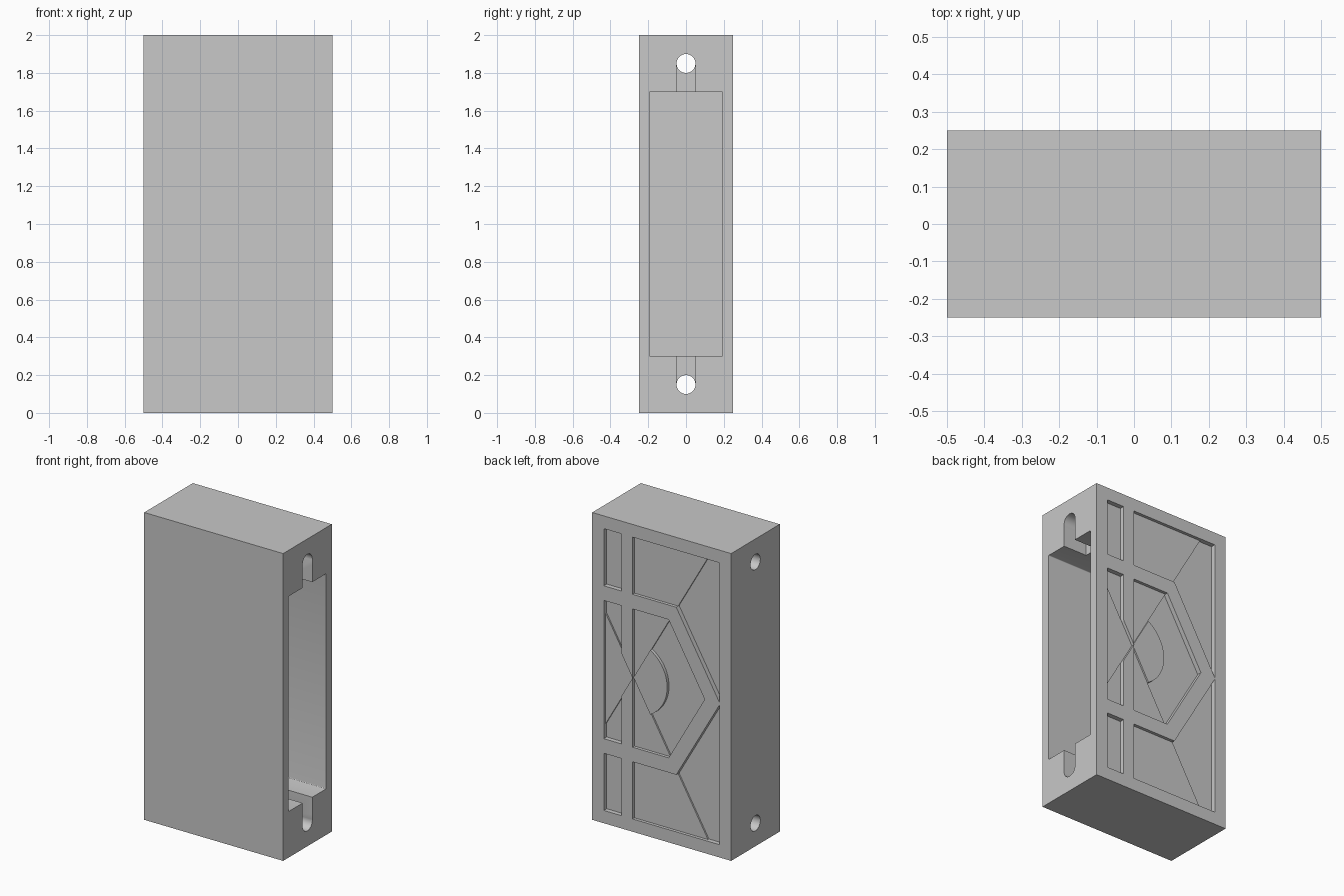
import bpy, bmesh, math
from mathutils import Vector

cube = bpy.data.objects.get("Cube")
if cube:
    bpy.data.objects.remove(cube, do_unlink=True)

gray = bpy.data.materials.new("light gray")
gray.use_nodes = True
COLOR = (0.578, 0.578, 0.578, 1)
gray.diffuse_color = COLOR
gray.node_tree.nodes["Principled BSDF"].inputs["Base Color"].default_value = COLOR


def prism(name, points, axis, start, end):
    """Extrude an outline along x (points are y, z) or y (points are x, z)."""
    def place(p, d):
        return Vector((d, p[0], p[1])) if axis == "x" else Vector((p[0], d, p[1]))
    bm = bmesh.new()
    face = bm.faces.new([bm.verts.new(place(p, start)) for p in points])
    new = bmesh.ops.extrude_face_region(bm, geom=[face])["geom"]
    shift = place((0, 0), end - start)
    bmesh.ops.translate(bm, vec=shift, verts=[v for v in new if isinstance(v, bmesh.types.BMVert)])
    bmesh.ops.recalc_face_normals(bm, faces=bm.faces)
    mesh = bpy.data.meshes.new(name)
    bm.to_mesh(mesh)
    bm.free()
    mesh.materials.append(gray)
    obj = bpy.data.objects.new(name, mesh)
    bpy.context.collection.objects.link(obj)
    return obj


def rect(a0, a1, z0, z1):
    return [(a0, z0), (a1, z0), (a1, z1), (a0, z1)]


def arc(cx, cz, r, a0, a1, n):
    angles = [math.radians(a0 + (a1 - a0) * i / n) for i in range(n + 1)]
    return [(cx + r * math.cos(t), cz + r * math.sin(t)) for t in angles]


def cut(target, cutter):
    cutter.hide_render = True
    mod = target.modifiers.new("cut", "BOOLEAN")
    mod.operation = "DIFFERENCE"
    mod.solver = "EXACT"
    mod.object = cutter
    bpy.context.view_layer.objects.active = target
    bpy.ops.object.modifier_apply(modifier=mod.name)
    bpy.data.objects.remove(cutter, do_unlink=True)


BACK = 0.25
SHALLOW, MEDIUM, DEEP = 0.01, 0.02, 0.03


def on_back(points):
    """Outline measured from the +x edge of the back face."""
    return [(0.5 - u, z) for u, z in points]


def flip(points):
    return [(u, 2 - z) for u, z in points]


def recess(points, depth):
    cut(body, prism("recess_cutter", on_back(points), "y", BACK - depth, BACK + 0.1))


# Main block
body = prism("body", rect(-0.5, 0.5, 0, 2), "y", -BACK, BACK)

# Side pocket with slightly rounded corners
corner, half = 0.005, 0.193
outline = []
for sy, sz, a in ((1, 1, 0), (-1, 1, 90), (-1, -1, 180), (1, -1, 270)):
    outline += arc(sy * (half - corner), 1 + sz * (0.7 - corner), corner, a, a + 90, 4)
cut(body, prism("pocket_cutter", outline, "x", -0.4, 0.6))

# Through holes and the slots that join them to the pocket
for z, inner in ((0.15, 0.35), (1.85, 1.65)):
    cut(body, prism("hole_cutter", arc(0, z, 0.05, 0, 360, 48)[:-1], "x", -0.6, 0.6))
    cut(body, prism("slot_cutter", rect(-0.0495, 0.0495, min(z, inner), max(z, inner)),
                    "x", 0.33, 0.6))

# Relief on the back: frame and bar positions
EDGE, FAR, BAR, HUB = 0.083, 0.917, 0.21, 0.29
TOP, HIGH, LOW = 1.917, 1.545, 1.45
tan60 = math.tan(math.radians(60))


def ray(z):
    return (HUB + abs(z - 1) / tan60, z)


# Upper and lower panels, mirrored, each with a deeper outer corner
side = (FAR, 1.006)
upper = [(HUB, HIGH), ray(HIGH), side, (FAR, TOP), (HUB, TOP)]
outer = [ray(HIGH), side, (FAR, TOP), ray(TOP)]
column = rect(EDGE, BAR, HIGH, TOP)
for turn in (list, flip):
    recess(turn(upper), MEDIUM)
    recess(turn(outer), DEEP)
    recess(turn(column), DEEP)

# Middle panels: half hexagon with a deeper wedge, and the narrow column
tip = (HUB + (LOW - 1) / math.sin(math.radians(60)), 1)
rim = [ray(2 - LOW), tip, ray(LOW)]
recess([(HUB, 2 - LOW)] + rim + [(HUB, LOW)], MEDIUM)
recess([(HUB, 1)] + rim, DEEP)
recess(rect(EDGE, BAR, 2 - LOW, LOW), DEEP)

# Narrow wedge that notches the bar, with its raised floor in the column
rise = (HUB - EDGE) * tan60
near = (HUB - BAR) * tan60
recess([(HUB, 1), (EDGE, 1 + rise), (EDGE, 1 - rise)], MEDIUM)
wedge = [(EDGE, 1 - rise), (BAR, 1 - near), (BAR, 1 + near), (EDGE, 1 + rise)]
parts = [body, prism("wedge_plate", on_back(wedge), "y", BACK - DEEP, BACK - MEDIUM)]

# Raised round sector in the deep wedge
sector = [(HUB, 1)] + arc(HUB, 1, 0.242, -60, 60, 24)
parts.append(prism("sector_plate", on_back(sector), "y", BACK - DEEP, BACK - SHALLOW))

# Smooth round walls, keep hard edges
bpy.ops.object.select_all(action="DESELECT")
for part in parts:
    part.select_set(True)
bpy.context.view_layer.objects.active = body
bpy.ops.object.shade_smooth_by_angle(angle=math.radians(30))
